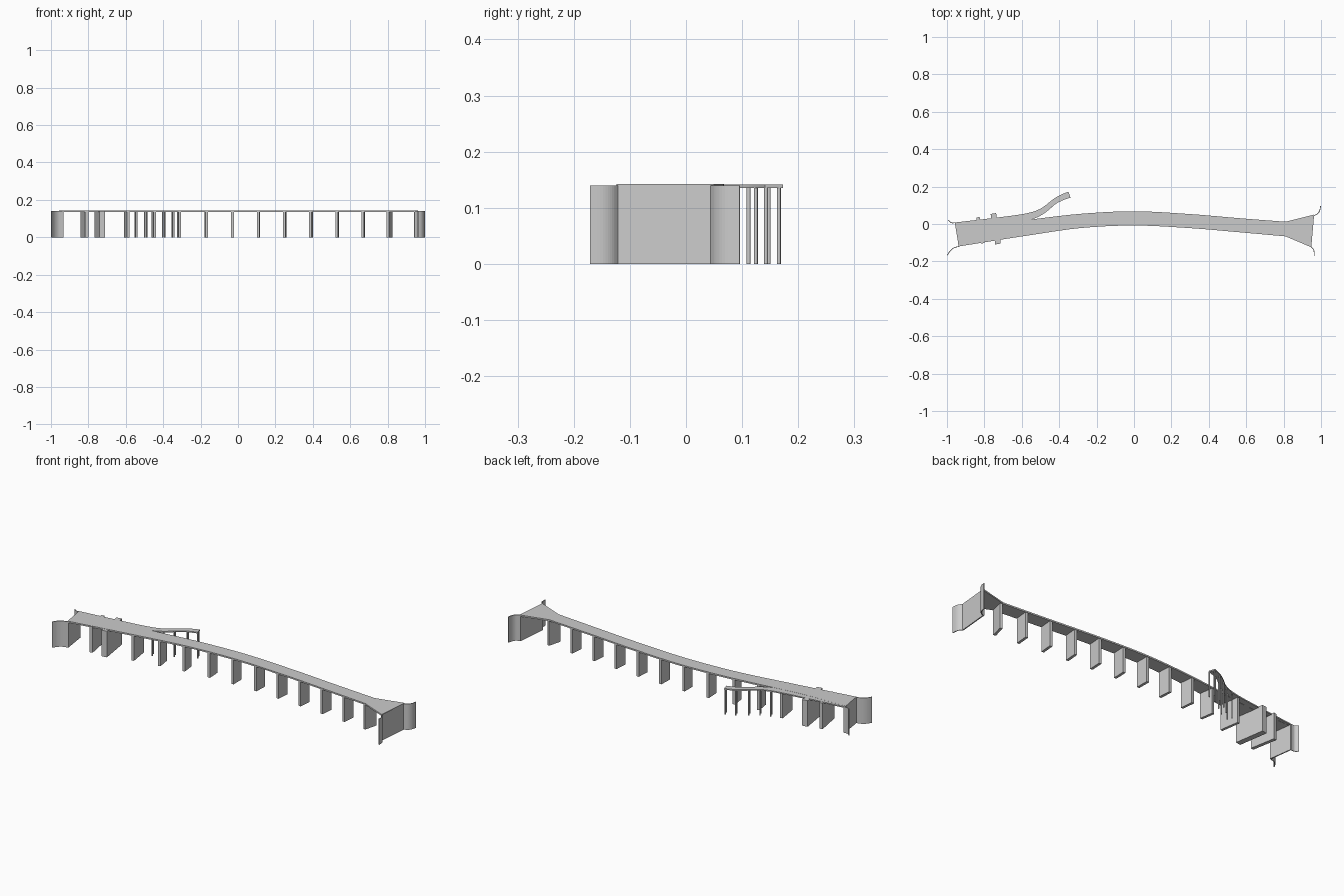
import bpy, bmesh, math
from mathutils import Vector

if "Cube" in bpy.data.objects:
    bpy.data.objects.remove(bpy.data.objects["Cube"])

TOP = 0.142    # road surface height
SOFFIT = 0.134 # underside of the deck


def smooth(pts, n=5):
    """Catmull-Rom curve through 2D control points."""
    p = [Vector(q) for q in pts]
    p = [2 * p[0] - p[1]] + p + [2 * p[-1] - p[-2]]
    out = []
    for i in range(1, len(p) - 2):
        a, b, c, d = p[i - 1:i + 3]
        for k in range(n):
            t = k / n
            out.append(0.5 * (2 * b + (c - a) * t + (2 * a - 5 * b + 4 * c - d) * t ** 2
                              + (3 * b - a - 3 * c + d) * t ** 3))
    return out + [p[-2]]


def strip(name, left, right, z0, z1):
    """Closed slab between two matching edge lines."""
    bm = bmesh.new()
    rings = []
    for l, r in zip(left, right):
        rings.append([bm.verts.new((q[0], q[1], z)) for q, z in
                      ((l, z0), (r, z0), (r, z1), (l, z1))])
    for a, b in zip(rings, rings[1:]):
        for i in range(4):
            j = (i + 1) % 4
            bm.faces.new((a[i], a[j], b[j], b[i]))
    bm.faces.new(rings[0])
    bm.faces.new(rings[-1])
    bmesh.ops.recalc_face_normals(bm, faces=bm.faces)
    me = bpy.data.meshes.new(name)
    bm.to_mesh(me)
    bm.free()
    ob = bpy.data.objects.new(name, me)
    bpy.context.collection.objects.link(ob)
    return ob


def wall(name, pts, thick, z1=0.14):
    """Vertical wall of even thickness along a plan line."""
    p = [Vector(q) for q in pts]
    left, right = [], []
    for i, q in enumerate(p):
        d = (p[min(i + 1, len(p) - 1)] - p[max(i - 1, 0)]).normalized()
        n = Vector((-d.y, d.x)) * thick / 2
        left.append(q + n)
        right.append(q - n)
    return strip(name, left, right, 0, z1)


# main deck: gently curved, flaring at the far end
north = smooth([(-0.957, 0.0), (-0.72, 0.006), (-0.57, 0.022), (-0.29, 0.054), (0, 0.068),
                (0.3, 0.053), (0.55, 0.032), (0.81, 0.012)]) + [Vector((0.963, 0.05))]
south = smooth([(-0.937, -0.12), (-0.72, -0.085), (-0.57, -0.062), (-0.29, -0.022), (0, -0.008),
                (0.3, -0.022), (0.55, -0.043), (0.81, -0.066)]) + [Vector((0.947, -0.124))]
strip("main_deck", north, south, SOFFIT, TOP)

# side ramp: shares the deck edge, then curves away
ramp_n = smooth([(-0.958, 0.008), (-0.72, 0.036), (-0.58, 0.056), (-0.5, 0.082),
                 (-0.43, 0.134), (-0.39, 0.157), (-0.35, 0.173)])
ramp_s = smooth([(-0.955, -0.002), (-0.72, 0.004), (-0.58, 0.016), (-0.49, 0.05),
                 (-0.42, 0.106), (-0.38, 0.127), (-0.34, 0.141)])
strip("side_ramp", ramp_n, ramp_s, SOFFIT + 0.001, TOP - 0.0005)


def edge_y(line, x):
    for a, b in zip(line, line[1:]):
        if a.x <= x <= b.x:
            return a.y + (b.y - a.y) * (x - a.x) / (b.x - a.x)
    return line[-1].y


# regular blade piers, square to the deck
for i, x in enumerate([-0.595, -0.45, -0.315, -0.17, -0.03, 0.11, 0.25, 0.39, 0.53, 0.67, 0.81]):
    yn, ys = edge_y(north, x) - 0.003, edge_y(south, x) + 0.003
    if i == 0:
        yn = 0.045
    slope = (edge_y(south, x + 0.04) - edge_y(south, x - 0.04)) / 0.08
    dx = -slope * (yn - ys) / 2
    wall(f"pier_{i}", [(x + dx, yn), (x - dx, ys)], 0.014, SOFFIT + 0.002)

# wide piers that project past both deck edges, with deck bays above
wide = [((-0.834, 0.036), (-0.809, -0.103), 0.018), ((-0.752, 0.056), (-0.727, -0.107), 0.03)]
for i, (a, b, t) in enumerate(wide):
    wall(f"wide_pier_{i}", [a, b], t, TOP - 0.001)

# slender paired ramp columns
for i, (x, y) in enumerate([(-0.545, 0.048), (-0.493, 0.067), (-0.45, 0.1),
                            (-0.397, 0.136), (-0.347, 0.154)]):
    for s in (-1, 1):
        bpy.ops.mesh.primitive_cylinder_add(vertices=10, radius=0.0035, depth=SOFFIT + 0.002,
                                            location=(x - s * 0.005, y + s * 0.0115, (SOFFIT + 0.002) / 2))
        ob = bpy.context.object
        ob.name = f"ramp_column_{i}_{'north' if s > 0 else 'south'}"
        bpy.ops.object.shade_smooth_by_angle(angle=math.radians(40))

# end abutments
wall("west_abutment", [(-0.953, 0.008), (-0.935, -0.12)], 0.006)
wall("east_abutment", [(0.96, 0.048), (0.945, -0.122)], 0.006)

# curved wing walls
wings = {
    "wing_southwest": [(-0.937, -0.12), (-0.963, -0.128), (-0.983, -0.144), (-0.998, -0.167)],
    "wing_northwest": [(-0.955, 0.007), (-0.972, 0.006), (-0.983, 0.011), (-0.992, 0.021)],
    "wing_northeast": [(0.961, 0.045), (0.98, 0.054), (0.992, 0.07), (0.998, 0.096)],
    "wing_southeast": [(0.946, -0.122), (0.957, -0.133), (0.963, -0.148), (0.964, -0.171)],
}
for name, pts in wings.items():
    wall(name, smooth(pts, 4), 0.004)
